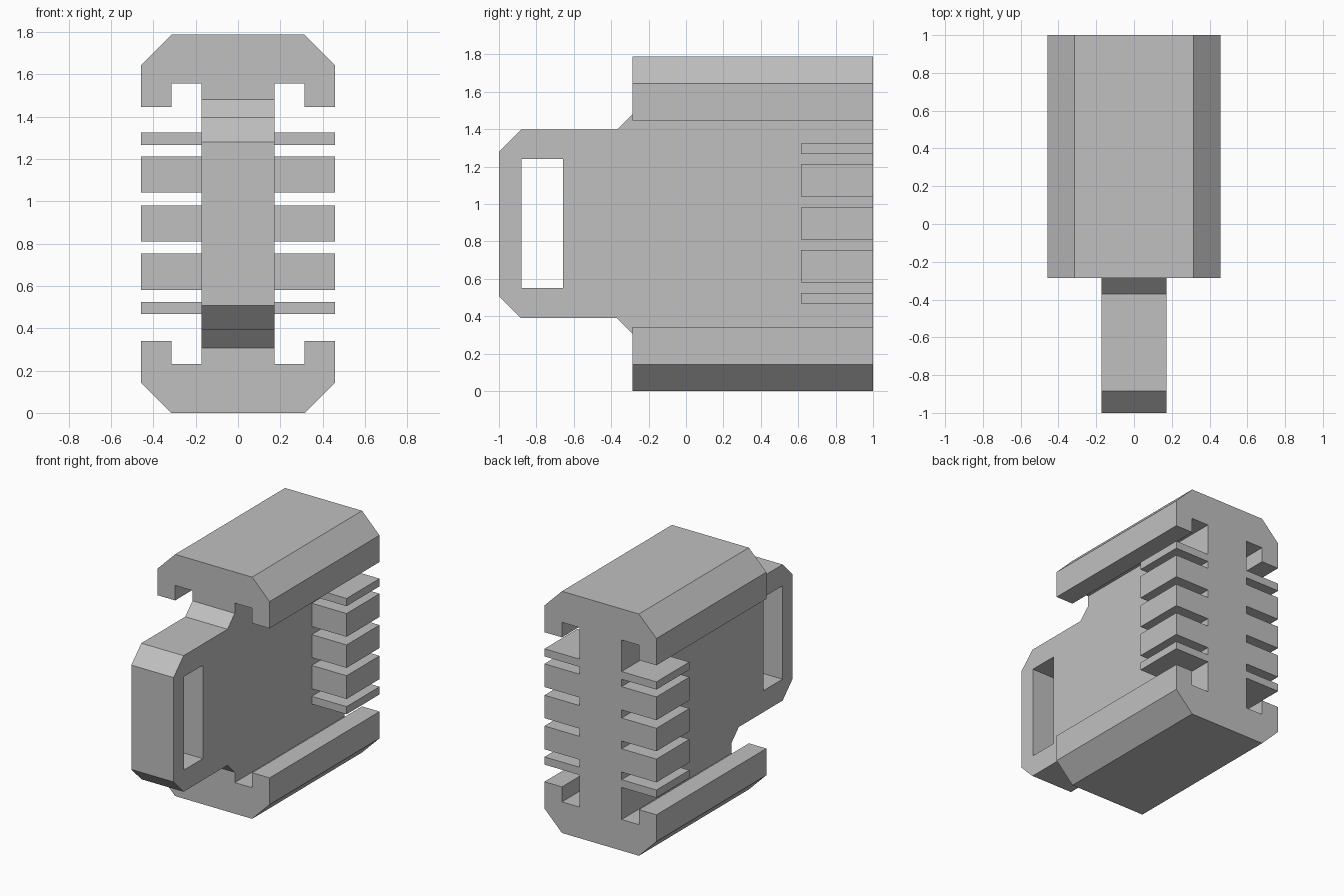
import bpy, bmesh
from mathutils import Vector

default = bpy.data.objects.get("Cube")
if default:
    bpy.data.objects.remove(default, do_unlink=True)

# One plain grey material
grey = bpy.data.materials.new("light_grey")
grey.use_nodes = True
colour = (0.53, 0.53, 0.53, 1)
grey.diffuse_color = colour
grey.node_tree.nodes["Principled BSDF"].inputs["Base Color"].default_value = colour

MID = 0.894      # height of the horizontal mirror plane
HALF = 0.458     # half width of rails and fins
CORE = 0.173     # half width of the slab
FRONT = -0.285   # front end of the rails


def prism(name, points, axis, start, end):
    """Extrude a closed outline along 'x' (points are y, z) or 'y' (points are x, z)."""
    bm = bmesh.new()
    if axis == "x":
        verts = [bm.verts.new((start, a, b)) for a, b in points]
        move = Vector((end - start, 0, 0))
    else:
        verts = [bm.verts.new((a, start, b)) for a, b in points]
        move = Vector((0, end - start, 0))
    face = bm.faces.new(verts)
    new = bmesh.ops.extrude_face_region(bm, geom=[face])["geom"]
    bmesh.ops.translate(bm, vec=move, verts=[v for v in new if isinstance(v, bmesh.types.BMVert)])
    bmesh.ops.recalc_face_normals(bm, faces=bm.faces)
    mesh = bpy.data.meshes.new(name)
    bm.to_mesh(mesh)
    bm.free()
    mesh.materials.append(grey)
    obj = bpy.data.objects.new(name, mesh)
    bpy.context.collection.objects.link(obj)
    return obj


def rect(a0, a1, b0, b1):
    return [(a0, b0), (a1, b0), (a1, b1), (a0, b1)]


def flip(points):
    """Mirror an outline top to bottom, in reverse order."""
    return [(a, 2 * MID - b) for a, b in reversed(points)]


def combine(target, other, operation):
    mod = target.modifiers.new(operation.lower(), "BOOLEAN")
    mod.operation = operation
    mod.solver = "EXACT"
    mod.object = other
    bpy.context.view_layer.objects.active = target
    bpy.ops.object.modifier_apply(modifier=mod.name)
    bpy.data.objects.remove(other, do_unlink=True)


# Central slab with a chamfered handle
upper = [(1, 1.68), (FRONT, 1.68), (FRONT, 1.482), (-0.37, 1.397), (-0.883, 1.397), (-1, 1.28)]
body = prism("slotted_rail_block", upper + flip(upper), "x", -CORE, CORE)

# Handle slot
slot = prism("handle_slot_cutter", rect(-0.88, -0.658, 0.55, 1.24), "x", -1, 1)
combine(body, slot, "DIFFERENCE")

# Hooked rails, top and bottom
half_rail = [(0.315, 1.788), (HALF, 1.645), (HALF, 1.447), (0.315, 1.447), (0.315, 1.558), (CORE, 1.558)]
top_rail = half_rail + [(-x, z) for x, z in reversed(half_rail)]
for name, outline in (("top_rail", top_rail), ("bottom_rail", flip(top_rail))):
    combine(body, prism(name, outline, "y", FRONT, 1), "UNION")

# Rear grip fins: three thick ones between two thin ones
for offset, thickness in ((-0.4, 0.057), (-0.229, 0.172), (0, 0.17), (0.231, 0.172), (0.4, 0.057)):
    z = MID + 0.002 + offset
    fin = prism("fin", rect(-HALF, HALF, z - thickness / 2, z + thickness / 2), "y", 0.615, 1)
    combine(body, fin, "UNION")

# Merge coplanar faces left by the joins
bm = bmesh.new()
bm.from_mesh(body.data)
bmesh.ops.remove_doubles(bm, verts=bm.verts, dist=0.0005)
bmesh.ops.dissolve_limit(bm, angle_limit=0.01, verts=bm.verts, edges=bm.edges)
bm.to_mesh(body.data)
bm.free()
